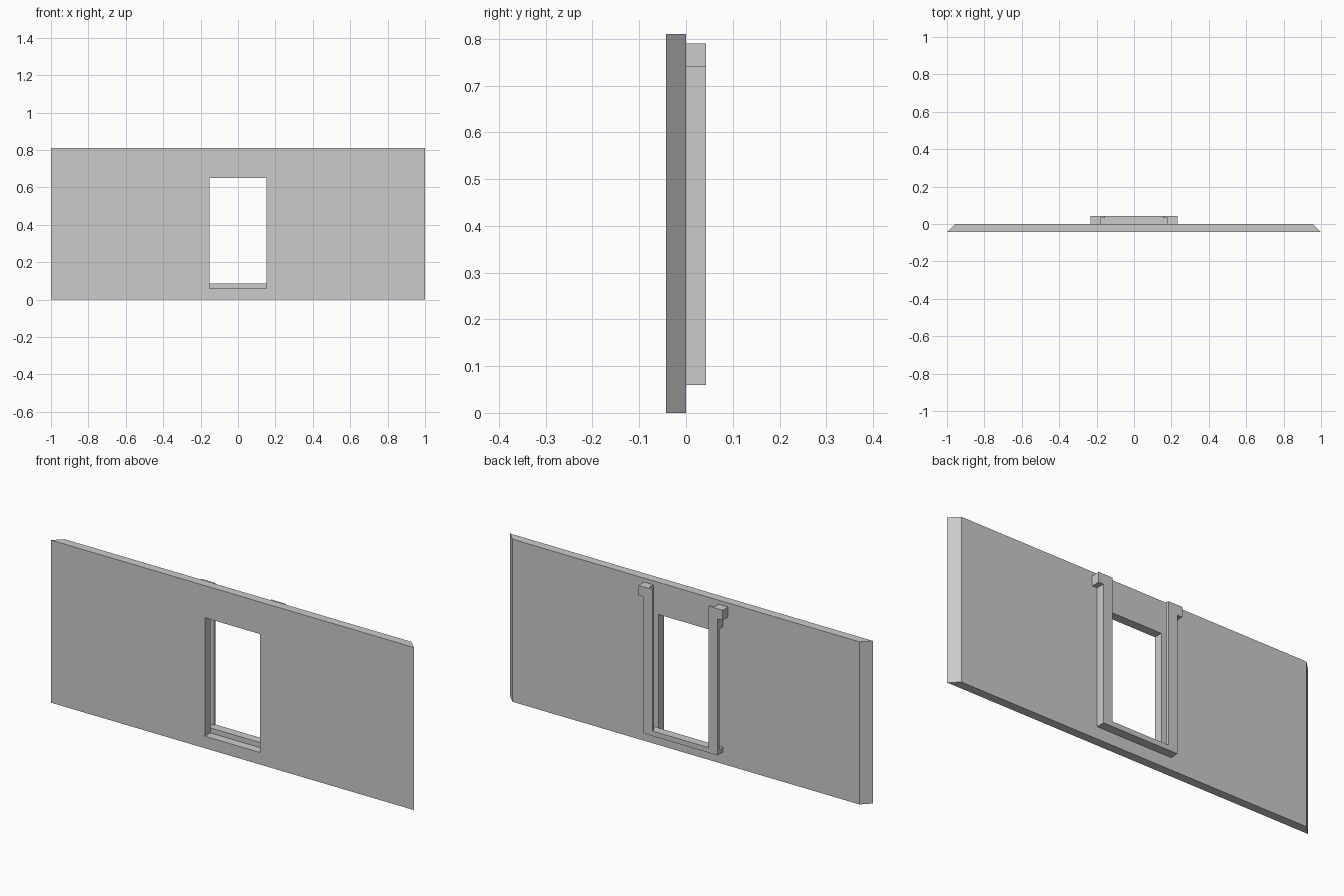
import bpy
import bmesh

cube = bpy.data.objects.get("Cube")
if cube:
    bpy.data.objects.remove(cube, do_unlink=True)

# One plain grey for everything
grey = bpy.data.materials.new("light_grey")
grey.use_nodes = True
colour = (0.6, 0.6, 0.6, 1)
grey.diffuse_color = colour
grey.node_tree.nodes["Principled BSDF"].inputs["Base Color"].default_value = colour

TOP, BACK = 0.81, 0.043          # wall height, depth of wall and of rails
DOOR_X, DOOR_LOW, DOOR_TOP = 0.152, 0.06, 0.65
SILL_TOP, RAIL_TOP = 0.085, 0.79
LIP_X, SLOT_X, RAIL_X, HOOK_X = 0.155, 0.18, 0.205, 0.232
LIP_Y, HOOK_LOW, GAP_TOP = 0.031, 0.74, 0.685


def prism(name, outline, z0, z1):
    """Extrude an (x, y) outline upward from z0 to z1."""
    bm = bmesh.new()
    base = bm.faces.new([bm.verts.new((x, y, z0)) for x, y in outline])
    up = bmesh.ops.extrude_face_region(bm, geom=[base])["geom"]
    for v in up:
        if isinstance(v, bmesh.types.BMVert):
            v.co.z = z1
    bmesh.ops.recalc_face_normals(bm, faces=bm.faces)
    mesh = bpy.data.meshes.new(name)
    bm.to_mesh(mesh)
    bm.free()
    mesh.materials.append(grey)
    obj = bpy.data.objects.new(name, mesh)
    bpy.context.collection.objects.link(obj)
    return obj


def box(name, x0, x1, y0, y1, z0, z1):
    return prism(name, [(x0, y0), (x1, y0), (x1, y1), (x0, y1)], z0, z1)


def cut(target, cutter):
    mod = target.modifiers.new("opening", 'BOOLEAN')
    mod.operation = 'DIFFERENCE'
    mod.solver = 'EXACT'
    mod.object = cutter
    cutter.hide_render = True
    cutter.hide_viewport = True
    cutter.display_type = 'WIRE'


# Wall with mitred ends and a doorway
wall = prism("wall_panel", [(-1, -BACK), (1, -BACK), (0.956, 0), (-0.956, 0)], 0, TOP)
cut(wall, box("doorway_cutter", -DOOR_X, DOOR_X, -0.1, 0.1, DOOR_LOW, DOOR_TOP))

# Sill joining the two rails
box("door_sill", -SLOT_X, SLOT_X, 0, BACK, DOOR_LOW, SILL_TOP)

# L-shaped slide rails with outward hooks at the top
for side, label in ((1, "left"), (-1, "right")):
    profile = [(SLOT_X, 0), (RAIL_X, 0), (RAIL_X, BACK),
               (LIP_X, BACK), (LIP_X, LIP_Y), (SLOT_X, LIP_Y)]
    rail = prism(label + "_rail", [(side * x, y) for x, y in profile], DOOR_LOW, RAIL_TOP)
    box(label + "_hook", side * RAIL_X, side * HOOK_X, 0, BACK, HOOK_LOW, RAIL_TOP)

# Side gap in the right rail, leaving only its back lip
cut(rail, box("side_gap_cutter", -0.3, -0.17, -0.1, LIP_Y, SILL_TOP, GAP_TOP))
